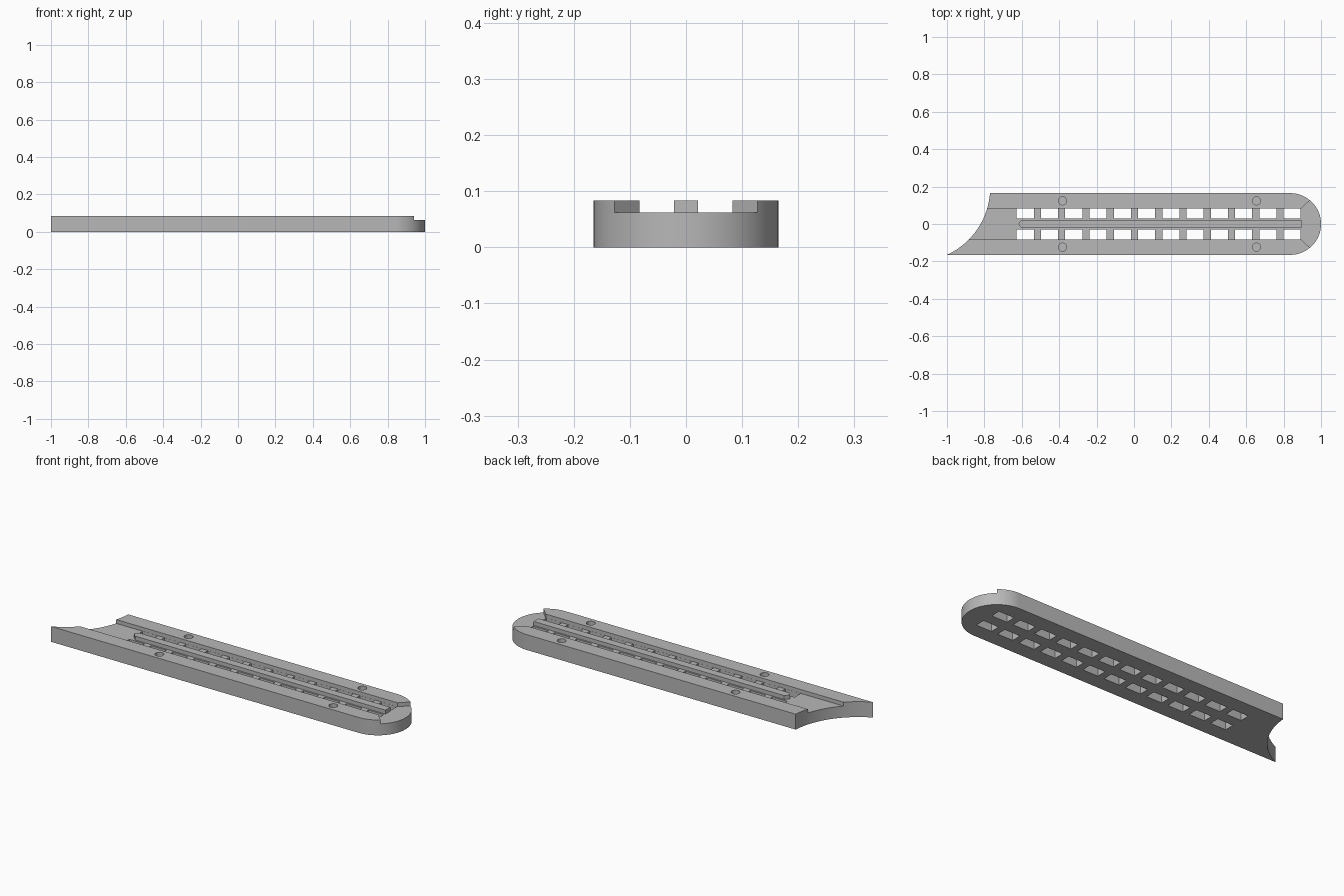
import bpy, bmesh
from math import sin, cos, pi, atan2, hypot

cube = bpy.data.objects.get("Cube")
if cube:
    bpy.data.objects.remove(cube, do_unlink=True)

HALF_W, TOP, FLOOR = 0.165, 0.083, 0.062
GROOVE = 0.083          # half width of the channel

grey = bpy.data.materials.new("plain grey")
grey.use_nodes = True
colour = (0.48, 0.48, 0.48, 1)
grey.diffuse_color = colour
grey.node_tree.nodes["Principled BSDF"].inputs["Base Color"].default_value = colour


def arc(cx, cy, r, a0, a1, n):
    return [(cx + r * cos(a0 + (a1 - a0) * i / n),
             cy + r * sin(a0 + (a1 - a0) * i / n)) for i in range(n + 1)]


def rect(x0, x1, y0, y1):
    return [(x0, y0), (x1, y0), (x1, y1), (x0, y1)]


def prisms(name, outlines, z0, z1):
    """One object made of upright prisms, one for each outline."""
    bm = bmesh.new()
    for pts in outlines:
        low = [bm.verts.new((x, y, z0)) for x, y in pts]
        high = [bm.verts.new((x, y, z1)) for x, y in pts]
        bm.faces.new(low[::-1])
        bm.faces.new(high)
        for i in range(len(pts)):
            j = (i + 1) % len(pts)
            bm.faces.new((low[i], low[j], high[j], high[i]))
    bmesh.ops.recalc_face_normals(bm, faces=bm.faces)
    mesh = bpy.data.meshes.new(name)
    bm.to_mesh(mesh)
    bm.free()
    mesh.materials.append(grey)
    obj = bpy.data.objects.new(name, mesh)
    bpy.context.collection.objects.link(obj)
    return obj


def activate(obj):
    bpy.ops.object.select_all(action='DESELECT')
    obj.select_set(True)
    bpy.context.view_layer.objects.active = obj


def cut(obj, cutter):
    cutter.hide_render = True
    mod = obj.modifiers.new(cutter.name, 'BOOLEAN')
    mod.operation, mod.solver, mod.object = 'DIFFERENCE', 'EXACT', cutter
    activate(obj)
    bpy.ops.object.modifier_apply(modifier=mod.name)
    bpy.data.objects.remove(cutter, do_unlink=True)


# Body: rounded right end, hollow circular bite at the left end
cx, cy = -1.165, 0.195
radius = hypot(-1 - cx, -HALF_W - cy)
a_top = atan2(HALF_W - cy, -0.77 - cx)
a_low = atan2(-HALF_W - cy, -1 - cx)
outline = arc(1 - HALF_W, 0, HALF_W, -pi / 2, pi / 2, 48)
outline += arc(cx, cy, radius, a_top, a_low, 32)
body = prisms("body", [outline], 0, TOP)

# Channel, flaring out at the rounded end
upper = [(1.1, 0.176), (0.99, 0.176), (0.895, GROOVE), (-1.1, GROOVE)]
lower = [(x, -y) for x, y in reversed(upper)]
cut(body, prisms("channel_cutter", [upper + lower], FLOOR, 0.2))

# Two rows of slots through the floor
slots = []
for i in range(12):
    x = -0.627 + i * 0.1297
    slots += [rect(x, x + 0.0955 - 0.004, 0.03, 0.0825),
              rect(x, x + 0.0955 - 0.004, -0.0825, -0.03)]
cut(body, prisms("slot_cutter", slots, -0.05, 0.07))

# Blind screw holes in the side walls
holes = [arc(x, y, 0.022, 0, 2 * pi * 23 / 24, 23)
         for x in (-0.382, 0.655) for y in (-0.124, 0.124)]
cut(body, prisms("hole_cutter", holes, 0.04, 0.2))

# Centre rail with a pointed left end
rail = prisms("centre_rail", [[(-0.62, 0), (-0.6, -0.021), (0.895, -0.021),
                               (0.895, 0.021), (-0.6, 0.021)]], 0.05, TOP)

for obj in (body, rail):
    activate(obj)
    bpy.ops.object.shade_smooth_by_angle(angle=pi / 6)
